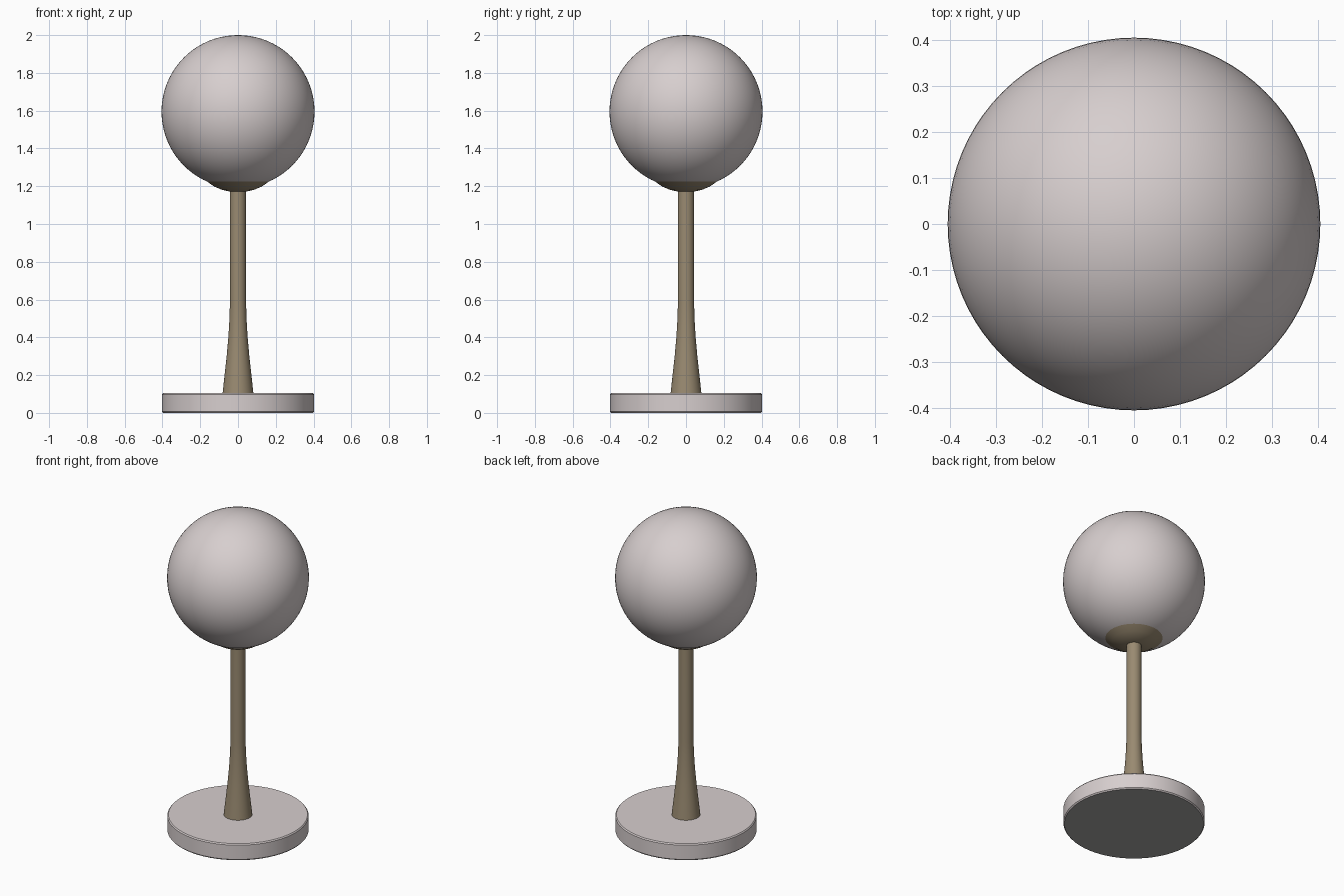
import bpy, bmesh, math

if "Cube" in bpy.data.objects:
    bpy.data.objects.remove(bpy.data.objects["Cube"])


def material(name, rgb):
    m = bpy.data.materials.new(name)
    m.diffuse_color = (*rgb, 1.0)
    m.use_nodes = True
    m.node_tree.nodes["Principled BSDF"].inputs["Base Color"].default_value = m.diffuse_color
    return m


WHITE = material("warm_white", (0.68, 0.62, 0.62))
BRASS = material("dull_brass", (0.32, 0.255, 0.165))
GREY = material("pad_grey", (0.38, 0.38, 0.37))


def lathe(name, profile, mats, segments=64, angle=35):
    """Spin an (r, z) profile, listed from bottom to top, around the z axis."""
    bm = bmesh.new()
    verts = [bm.verts.new((r, 0, z)) for r, z in profile]
    edges = [bm.edges.new(pair) for pair in zip(verts, verts[1:])]
    bmesh.ops.spin(bm, geom=verts + edges, cent=(0, 0, 0), axis=(0, 0, 1),
                   angle=math.tau, steps=segments)
    bmesh.ops.remove_doubles(bm, verts=bm.verts, dist=1e-5)
    bmesh.ops.recalc_face_normals(bm, faces=bm.faces)
    mesh = bpy.data.meshes.new(name)
    bm.to_mesh(mesh)
    bm.free()
    for m in mats:
        mesh.materials.append(m)
    obj = bpy.data.objects.new(name, mesh)
    bpy.context.collection.objects.link(obj)
    bpy.ops.object.select_all(action='DESELECT')
    obj.select_set(True)
    bpy.context.view_layer.objects.active = obj
    bpy.ops.object.shade_smooth_by_angle(angle=math.radians(angle))
    return obj


# Round base with softened rims and a grey underside
base = lathe("base", [(0, 0), (0.397, 0), (0.403, 0.007), (0.403, 0.097),
                      (0.397, 0.104), (0, 0.104)], [WHITE, GREY])
for face in base.data.polygons:
    face.material_index = 1 if face.normal.z < -0.9 else 0

# Stem that flares towards the base
lathe("stem", [(0, 0.095), (0.082, 0.10), (0.071, 0.20), (0.060, 0.30),
               (0.051, 0.40), (0.045, 0.50), (0.043, 0.58), (0.043, 1.20),
               (0, 1.20)], [BRASS])

# Shallow cup holding the globe
lathe("globe_cup", [(0, 1.17), (0.045, 1.172), (0.085, 1.181), (0.125, 1.198),
                    (0.163, 1.224), (0.12, 1.224), (0, 1.224)], [BRASS])

# Globe shade
R, CZ, N = 0.405, 1.595, 40
arc = [(R * math.sin(math.pi * i / N), CZ - R * math.cos(math.pi * i / N))
       for i in range(N + 1)]
lathe("globe", arc, [WHITE], segments=80)
